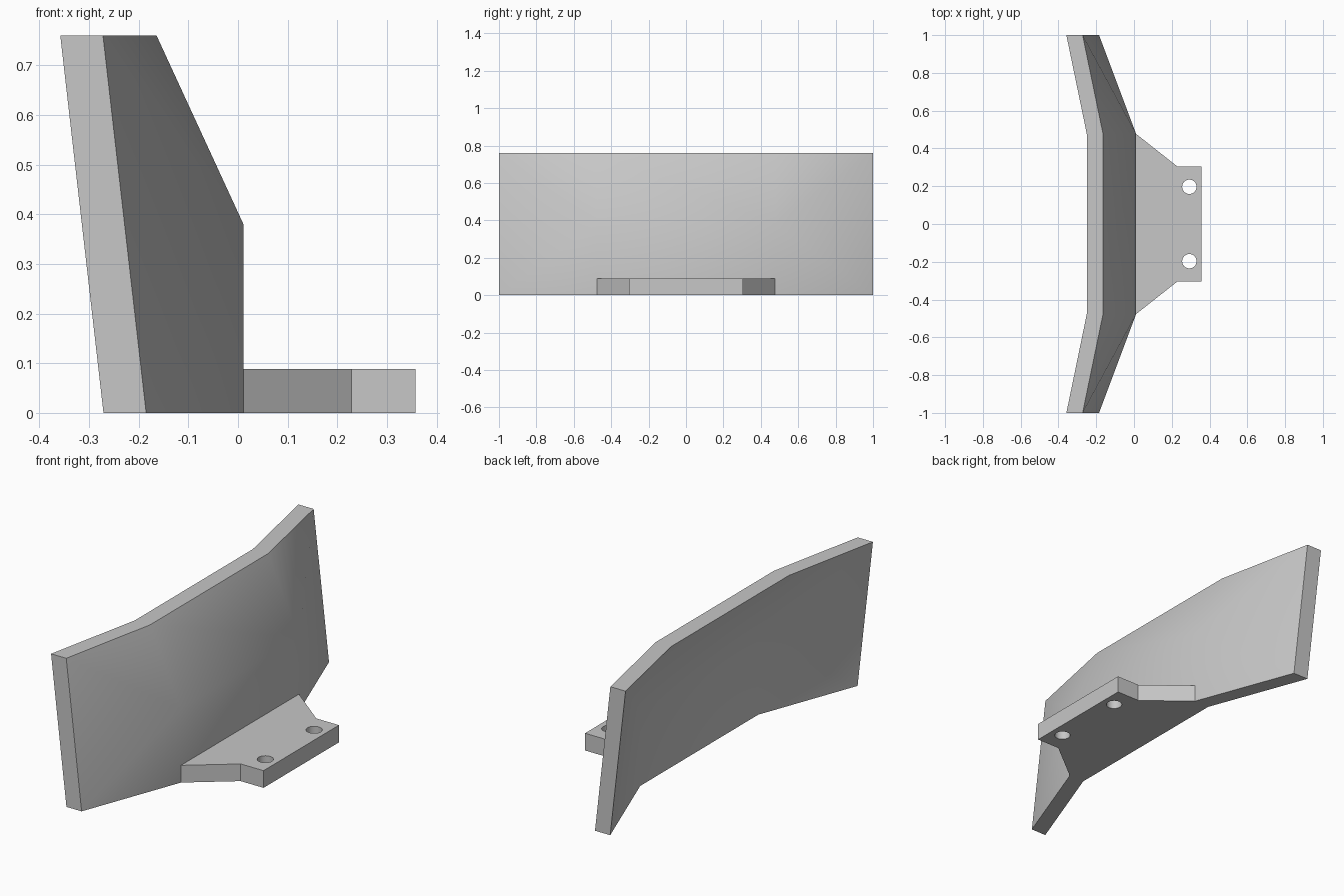
import bpy, bmesh, math

cube = bpy.data.objects.get("Cube")
if cube:
    bpy.data.objects.remove(cube)

grey = bpy.data.materials.new("plain_grey")
grey.use_nodes = True
colour = (0.57, 0.57, 0.57, 1)
grey.diffuse_color = colour
grey.node_tree.nodes["Principled BSDF"].inputs["Base Color"].default_value = colour

HEIGHT, HALF, BEND = 0.76, 1.0, 0.477
KNEE, INNER, THICK = 0.38, 0.011, 0.086
PLATE_TOP = 0.088


def finish(bm, name):
    bmesh.ops.recalc_face_normals(bm, faces=bm.faces)
    mesh = bpy.data.meshes.new(name)
    bm.to_mesh(mesh)
    bm.free()
    obj = bpy.data.objects.new(name, mesh)
    bpy.context.collection.objects.link(obj)
    mesh.materials.append(grey)
    return obj


def smooth(obj):
    bpy.ops.object.select_all(action='DESELECT')
    obj.select_set(True)
    bpy.context.view_layer.objects.active = obj
    bpy.ops.object.shade_smooth_by_angle(angle=math.radians(30))


# Blade: a sheet of even thickness, swept at the wings, kneed in the middle
bm = bmesh.new()
end_line = [(-0.272, HEIGHT), (-0.185, 0)]
mid_line = [(-0.164, HEIGHT), (INNER, KNEE), (INNER, 0)]


def section(line, y, offset):
    return [bm.verts.new((x - offset, y, z)) for x, z in line]


def skin(offset):
    """One face of the sheet; returns its rim in order."""
    ends, mids = [], []
    for side in (-1, 1):
        e = section(end_line, side * HALF, offset)
        m = section(mid_line, side * BEND, offset)
        for tri in ((e[0], m[0], m[1]), (e[0], m[1], e[1]), (e[1], m[1], m[2])):
            bm.faces.new(tri)
        ends.append(e)
        mids.append(m)
    (a, b), (p, q) = mids, ends
    for i in (0, 1):
        bm.faces.new((a[i], a[i + 1], b[i + 1], b[i]))
    return [p[0], a[0], b[0], q[0], q[1], b[2], a[2], p[1]]


inner, outer = skin(0), skin(THICK)
for i in range(len(inner)):
    j = (i + 1) % len(inner)
    bm.faces.new((inner[i], inner[j], outer[j], outer[i]))
smooth(finish(bm, "blade"))

# Mounting plate: tapered outline, extruded upwards
bm = bmesh.new()
half = [(INNER, BEND), (0.229, 0.305), (0.358, 0.305)]
outline = half + [(x, -y) for x, y in reversed(half)]
base = bm.faces.new([bm.verts.new((x, y, 0)) for x, y in outline])
top = bmesh.ops.extrude_face_region(bm, geom=[base])
bmesh.ops.translate(bm, vec=(0, 0, PLATE_TOP),
                    verts=[v for v in top["geom"] if isinstance(v, bmesh.types.BMVert)])
bm.faces.new([v for v in base.verts]) if not base.is_valid else None
plate = finish(bm, "mounting_plate")

# Two bolt holes through the plate
for side in (-1, 1):
    bpy.ops.mesh.primitive_cylinder_add(vertices=32, radius=0.038, depth=0.4,
                                        location=(0.293, side * 0.197, PLATE_TOP / 2))
    cutter = bpy.context.object
    cutter.name = "bolt_hole_cutter"
    cutter.hide_render = True
    cutter.data.materials.append(grey)
    cut = plate.modifiers.new("bolt_hole", 'BOOLEAN')
    cut.operation = 'DIFFERENCE'
    cut.solver = 'EXACT'
    cut.object = cutter
    bpy.context.view_layer.objects.active = plate
    bpy.ops.object.modifier_apply(modifier=cut.name)
    bpy.data.objects.remove(cutter)
smooth(plate)
